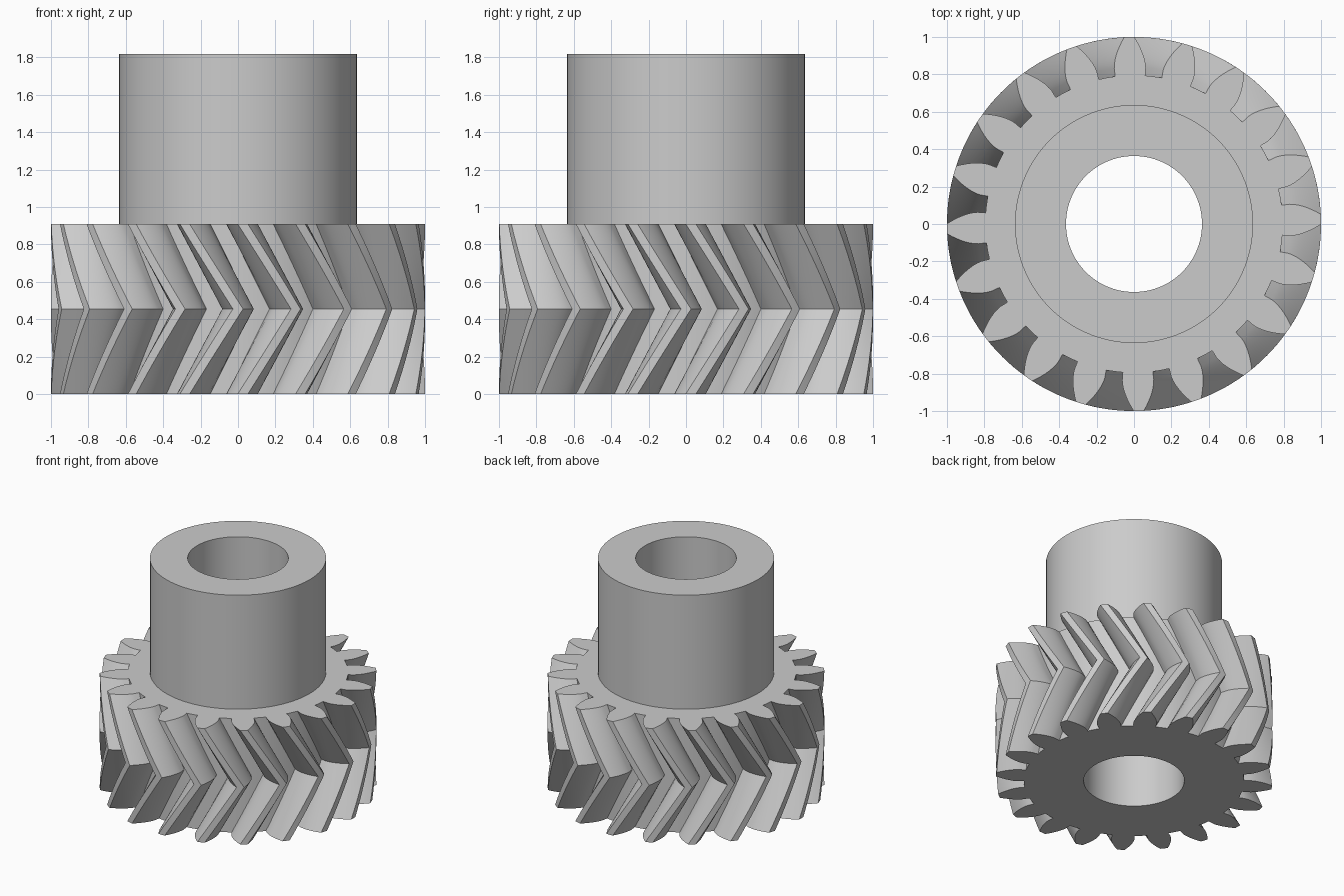
import bpy, bmesh
from math import sin, cos, tan, acos, atan, radians, pi

cube = bpy.data.objects.get("Cube")
if cube:
    bpy.data.objects.remove(cube)

# Gear proportions, all from the module
TEETH = 20
M = 1 / 11
TIP, PITCH, ROOT = 11 * M, 10 * M, 8.75 * M
HUB, BORE = 7 * M, 4 * M
WIDTH, HEIGHT = 10 * M, 20 * M
HELIX = radians(30)
PRESSURE = atan(tan(radians(20)) / cos(HELIX))
BASE = PITCH * cos(PRESSURE)
SEGMENTS = 120
LAYERS = 8          # slices in each half of the herringbone

grey = bpy.data.materials.new("plain grey")
grey.use_nodes = True
colour = (0.6, 0.6, 0.6, 1)
grey.diffuse_color = colour
grey.node_tree.nodes["Principled BSDF"].inputs["Base Color"].default_value = colour


def involute(a):
    return tan(a) - a


def half_angle(r):
    """Half the angular thickness of a tooth at radius r."""
    r = max(r, BASE)
    return pi / (2 * TEETH) + involute(PRESSURE) - involute(acos(BASE / r))


def tooth_outline():
    """One tooth and the root after it, as (radius, angle) pairs."""
    steps = 7
    radii = [ROOT] + [BASE + (TIP - BASE) * i / steps for i in range(steps + 1)]
    flank = [(r, half_angle(r)) for r in radii]
    start = half_angle(ROOT)
    gap = 2 * pi / TEETH - 2 * start
    return ([(r, -a) for r, a in flank] + [(TIP, 0)]
            + [(r, a) for r, a in reversed(flank)]
            + [(ROOT, start + gap * i / 4) for i in (1, 2, 3)])


def ring(bm, points, z, turn=0):
    return [bm.verts.new((r * cos(a + turn), r * sin(a + turn), z)) for r, a in points]


def circle(bm, r, z):
    return ring(bm, [(r, 2 * pi * i / SEGMENTS) for i in range(SEGMENTS)], z)


def bridge(bm, low, high):
    for i in range(len(low)):
        j = (i + 1) % len(low)
        bm.faces.new((low[i], low[j], high[j], high[i]))


def loop_edges(bm, loop):
    edges = []
    for a, b in zip(loop, loop[1:] + loop[:1]):
        edges.append(bm.edges.get((a, b)) or bm.edges.new((a, b)))
    return edges


def finish(bm, name):
    bmesh.ops.recalc_face_normals(bm, faces=bm.faces)
    mesh = bpy.data.meshes.new(name)
    bm.to_mesh(mesh)
    bm.free()
    obj = bpy.data.objects.new(name, mesh)
    bpy.context.collection.objects.link(obj)
    mesh.materials.append(grey)
    bpy.ops.object.select_all(action='DESELECT')
    obj.select_set(True)
    bpy.context.view_layer.objects.active = obj
    bpy.ops.object.shade_smooth_by_angle(angle=radians(30))


# Herringbone toothed wheel: teeth lead at mid height and trail at both faces
bm = bmesh.new()
outline = [(r, a + 2 * pi * t / TEETH) for t in range(TEETH) for r, a in tooth_outline()]
rings = []
for k in range(2 * LAYERS + 1):
    z = WIDTH * k / (2 * LAYERS)
    rings.append(ring(bm, outline, z, -abs(z - WIDTH / 2) * tan(HELIX) / PITCH))
for low, high in zip(rings, rings[1:]):
    bridge(bm, low, high)

# Flat faces, open where the bore and hub pass
for outer, radius, z, up in ((rings[0], BORE, 0, -1), (rings[-1], HUB, WIDTH, 1)):
    edges = loop_edges(bm, outer) + loop_edges(bm, circle(bm, radius, z))
    bmesh.ops.triangle_fill(bm, edges=edges, use_beauty=True, normal=(0, 0, up))
finish(bm, "toothed_wheel")

# Hub with the bore running through to the bottom
bm = bmesh.new()
profile = ((HUB, WIDTH), (HUB, HEIGHT), (BORE, HEIGHT), (BORE, 0))
loops = [circle(bm, r, z) for r, z in profile]
for low, high in zip(loops, loops[1:]):
    bridge(bm, low, high)
finish(bm, "hub")
